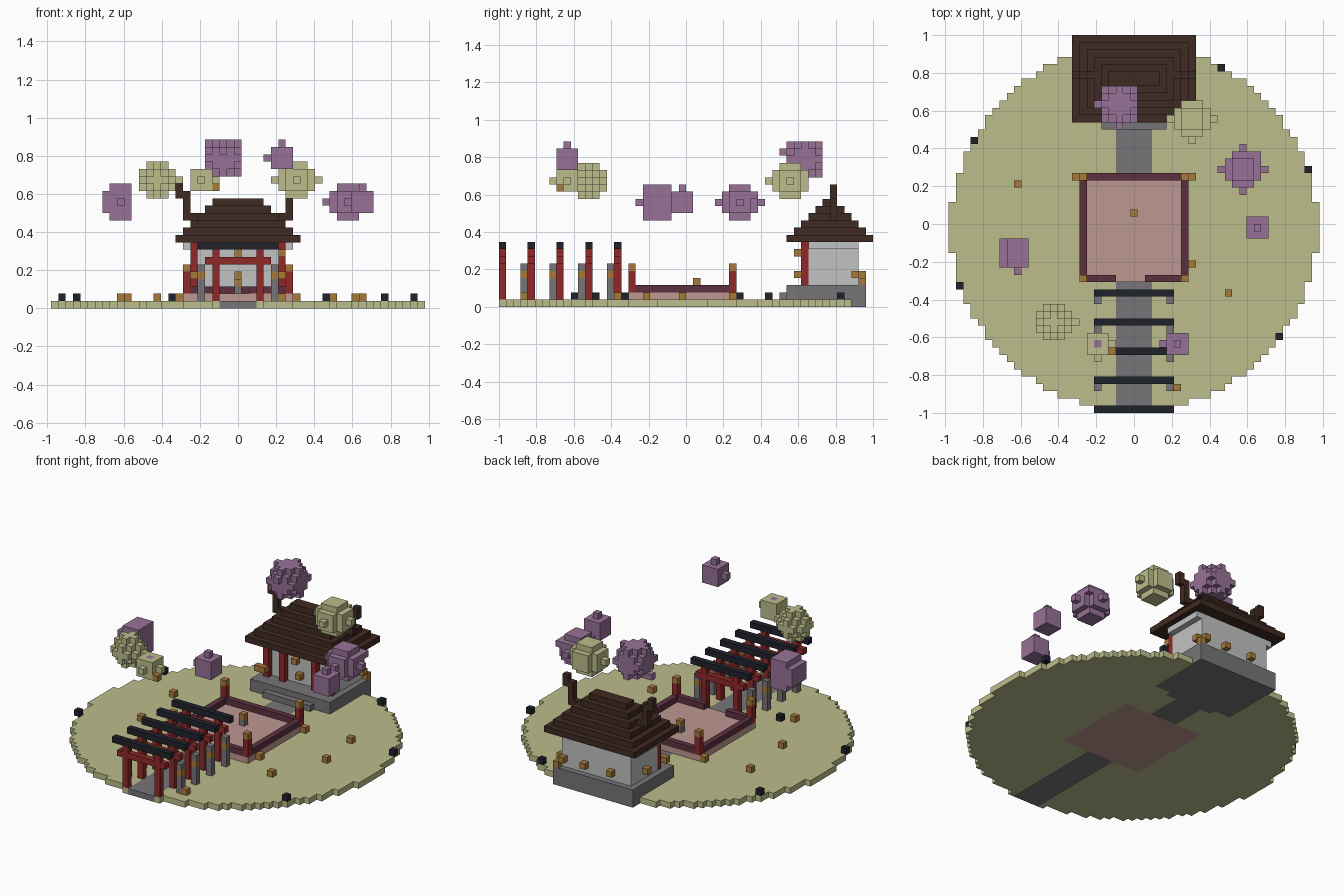
import bpy, bmesh
from mathutils import Vector
from itertools import product

cube = bpy.data.objects.get("Cube")
if cube:
    bpy.data.objects.remove(cube)

V = 2 / 52  # block size


def material(name, r, g, b):
    lin = [((c / 255 + 0.055) / 1.055) ** 2.4 for c in (r, g, b)] + [1]
    m = bpy.data.materials.new(name)
    m.use_nodes = True
    m.diffuse_color = lin
    m.node_tree.nodes["Principled BSDF"].inputs["Base Color"].default_value = lin
    return m


GREEN = material("leaf green", 188, 190, 139)
PURPLE = material("blossom purple", 151, 114, 151)
BROWN = material("roof brown", 64, 42, 34)
GREY = material("stone grey", 119, 117, 119)
PINK = material("paving pink", 190, 152, 145)
MAROON = material("rail maroon", 92, 48, 64)
RED = material("post red", 144, 40, 42)
GOLD = material("lantern gold", 168, 122, 56)
NAVY = material("dark navy", 32, 34, 44)
WHITE = material("plaster white", 193, 196, 196)

DIRS = [Vector(d) for d in ((1, 0, 0), (-1, 0, 0), (0, 1, 0), (0, -1, 0), (0, 0, 1), (0, 0, -1))]


def box(x0, x1, y0, y1, z0, z1):
    """Block cells, both ends included."""
    return set(product(range(x0, x1 + 1), range(y0, y1 + 1), range(z0, z1 + 1)))


def cell(x, y, z):
    return {(x, y, z)}


def ball(x, y, z, limit, arms=()):
    """Blocky ball with single-block bumps."""
    r = range(-3, 4)
    cells = {(x + a, y + b, z + c) for a, b, c in product(r, r, r)
             if a * a + b * b + c * c <= limit and max(abs(a), abs(b), abs(c)) < 3}
    return cells | {(x + a, y + b, z + c) for a, b, c in arms}


def build(name, mat, cells):
    """Skin a set of cells with its outer faces and merge the flat areas."""
    bm = bmesh.new()
    verts = {}

    def vert(p):
        key = tuple(round(c * 2) for c in p)
        if key not in verts:
            verts[key] = bm.verts.new((p.x * V, (p.y + 0.5) * V, (p.z + 0.5) * V))
        return verts[key]

    for c in cells:
        p = Vector(c)
        for d in DIRS:
            if tuple(int(k) for k in p + d) in cells:
                continue
            u = Vector((d.y, d.z, d.x))
            w = d.cross(u)
            q = p + d / 2
            bm.faces.new([vert(q + (u * a + w * b) / 2)
                          for a, b in ((-1, -1), (1, -1), (1, 1), (-1, 1))])
    bmesh.ops.dissolve_limit(bm, angle_limit=0.01, verts=bm.verts[:], edges=bm.edges[:])
    mesh = bpy.data.meshes.new(name)
    bm.to_mesh(mesh)
    bm.free()
    mesh.materials.append(mat)
    obj = bpy.data.objects.new(name, mesh)
    bpy.context.collection.objects.link(obj)
    return obj


# Ground disc, path, paving and stone base
paving = box(-7, 7, -8, 6, 0, 1)
base = box(-7, 7, 14, 24, 0, 2) | box(-4, 4, 13, 13, 0, 1)
path = box(-2, 2, -26, 13, 0, 0) - paving - base
disc = {(x, y, 0) for x, y in product(range(-25, 26), range(-26, 25))
        if x * x + (y + 1) ** 2 <= 636}
build("ground", GREEN, disc - path - paving - base)
build("path", GREY, path)
build("courtyard_paving", PINK, paving)
build("house_base", GREY, base)

# Courtyard railing, corner posts and centre lantern
corners = [(x, y) for x in (-7, 7) for y in (-8, 6)]
rail = box(-7, 7, -8, 6, 2, 2) - box(-6, 6, -7, 5, 2, 2) - box(-2, 1, -8, -8, 2, 2)
build("courtyard_rail", MAROON, rail - {(x, y, 2) for x, y in corners})
for x, y in corners:
    build("corner_post", RED, box(x, x, y, y, 2, 4))
    build("corner_lantern", GOLD, cell(x, y, 5))
build("centre_stone", GREY, cell(0, 1, 2))
build("centre_light", GOLD, cell(0, 1, 3))

# Row of gates with stone lanterns between them
for i in range(5):
    y = -26 + 4 * i
    posts = box(-3, -3, y, y, 1, 7) | box(3, 3, y, y, 1, 7)
    build("gate_frame", RED, posts | box(-4, 4, y, y, 6, 6))
    build("gate_top_beam", NAVY, box(-5, 5, y, y, 8, 8))
    if i:
        for x in (-5, 5):
            build("stone_lantern", GREY, box(x, x, y - 1, y - 1, 1, 3) | cell(x, y - 1, 5))
            build("stone_lantern_light", GOLD, cell(x, y - 1, 4))

# House walls and pillars
build("house_walls", WHITE, box(-6, 6, 17, 23, 3, 8) | box(-7, 7, 17, 23, 8, 8))
for x in (-6, -3, 3, 6):
    build("house_pillar", RED, box(x, x, 16, 16, 3, 8))

# Stepped roof with raised ridge horns
roof = set()
for i in range(6):
    roof |= box(-8 + i, 8 - i, 14 + i, 25 - i, 9 + i, 9 + i)
for s in (-1, 1):
    for x, z0, z1 in ((6, 12, 12), (7, 12, 14), (8, 15, 16), (7, 15, 15)):
        roof |= box(s * x, s * x, 20, 20, z0, z1)
build("roof", BROWN, roof)

# House lanterns
for p in ((0, 16, 4), (0, 15, 7), (-6, 15, 4), (6, 15, 4), (6, 15, 7), (-3, 24, 4),
          (2, 24, 4), (6, 24, 4), (-7, 15, 4), (-7, 20, 4), (7, 24, 3), (7, 23, 4)):
    build("house_lantern", GOLD, cell(*p))

# Floating tree crowns
L, R, F, B, U, D = (-3, 0, 0), (3, 0, 0), (0, -3, 0), (0, 3, 0), (0, 0, 3), (0, 0, -3)
build("blossom_back", PURPLE, ball(-2, 16, 20, 8, [(-3, 0, -2), (0, -3, 1)]))
build("leaves_back", GREEN, ball(8, 14, 17, 6, [L, R, F]))
build("blossom_right", PURPLE, ball(15, 7, 14, 6, [L, R, F, B, (2, 2, 1)]))
build("blossom_right_small", PURPLE, box(16, 18, -2, 0, 13, 15) | cell(17, -1, 16))
build("blossom_left", PURPLE,
      box(-17, -15, -6, -3, 12, 16) | box(-18, -18, -6, -3, 13, 15) | cell(-16, -7, 14))
build("leaves_front_left", GREEN, ball(-11, -14, 17, 5, [R]))
build("leaves_front", GREEN,
      (box(-6, -4, -18, -16, 16, 18) | cell(-3, -17, 17) | cell(-5, -19, 17)) - cell(-5, -17, 18))
build("leaves_front_bud", PURPLE, cell(-5, -17, 18))
build("leaves_front_lantern", GOLD, cell(-3, -18, 16))
build("blossom_front", PURPLE,
      box(5, 7, -18, -16, 19, 21) | cell(6, -17, 22) | cell(4, -17, 20))

# Lanterns and dark stones on the ground
for x, y in ((-16, 5), (13, -10), (8, -6), (6, -23), (-8, 6), (8, 6),
             (16, 7), (17, -1), (-15, -5), (-11, -14)):
    build("ground_lantern", GOLD, cell(x, y, 1))
for x, y in ((12, 21), (-22, 11), (24, 7), (-24, -9), (20, -16), (-9, -13)):
    build("dark_stone", NAVY, cell(x, y, 1))
